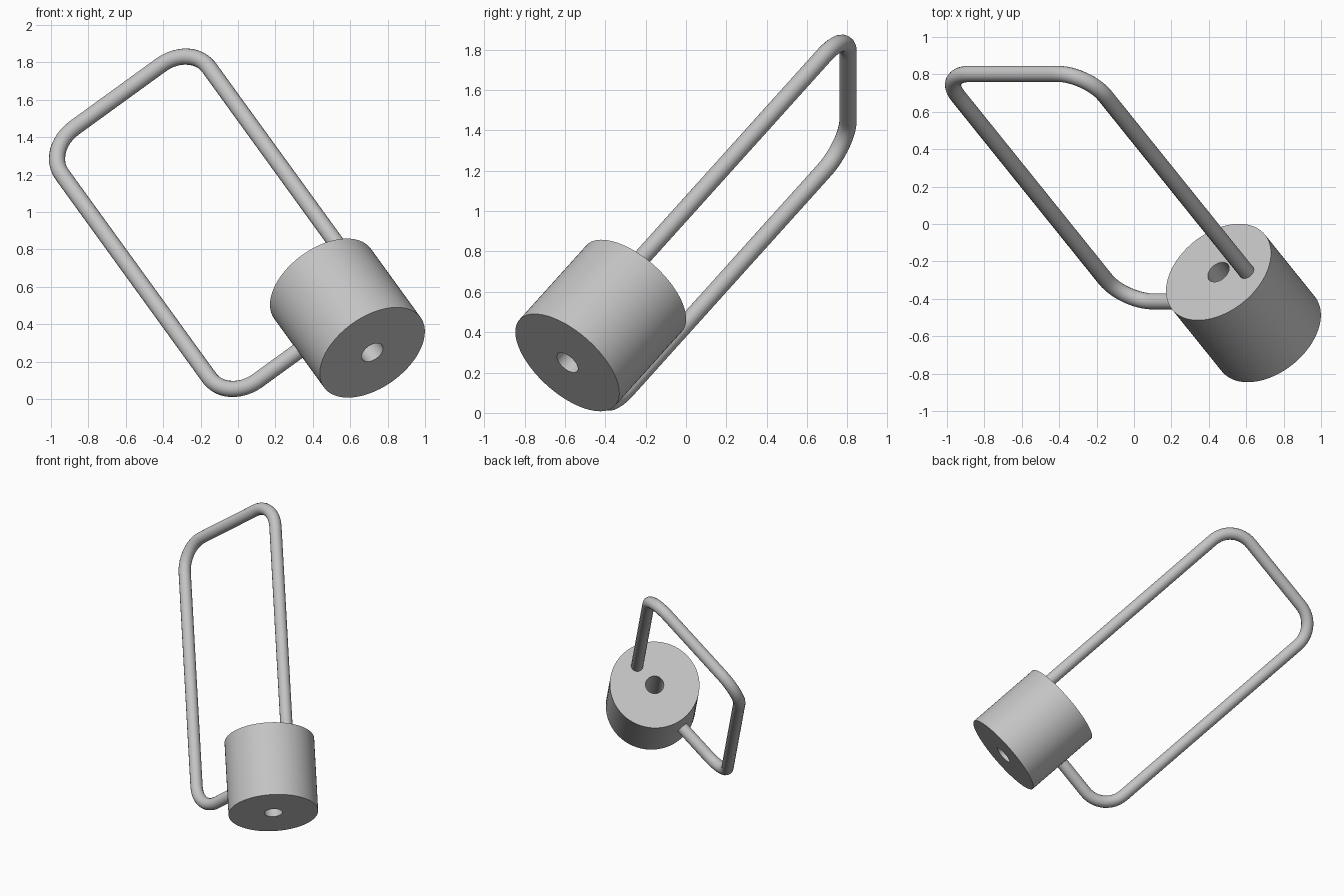
import bpy
import bmesh
from math import pi, radians
from mathutils import Matrix, Vector

cube = bpy.data.objects.get("Cube")
if cube:
    bpy.data.objects.remove(cube)

# Tilted frame: Z along the body axis, X level across the handle
axis = Vector((-0.474, 0.589, 0.654)).normalized()
across = Vector((0.654, 0, 0.474)).normalized()
frame = Matrix((across, axis.cross(across), axis)).transposed().to_4x4()
frame.translation = (0.585, -0.4225, 0.433)

BODY_R, BODY_HALF, BORE_R = 0.319, 0.281, 0.065
ROD_R, BEND = 0.0435, 0.2
LEFT, RIGHT, LOW, HIGH = -0.785, 0.187, 0.014, 2.08

steel = bpy.data.materials.new("steel grey")
steel.use_nodes = True
grey = (0.55, 0.55, 0.55, 1)
steel.diffuse_color = grey
steel.node_tree.nodes["Principled BSDF"].inputs["Base Color"].default_value = grey


def finish(obj):
    """Place a part in the tilted frame, colour it and smooth it."""
    obj.data.materials.append(steel)
    obj.matrix_world = frame
    bpy.ops.object.select_all(action='DESELECT')
    obj.select_set(True)
    bpy.context.view_layer.objects.active = obj
    if obj.type == 'CURVE':
        bpy.ops.object.convert(target='MESH')
    bpy.ops.object.shade_smooth_by_angle(angle=radians(35))


# Round body with a through bore, turned from a rectangular profile
bm = bmesh.new()
profile = [(BORE_R, -BODY_HALF), (BODY_R, -BODY_HALF),
           (BODY_R, BODY_HALF), (BORE_R, BODY_HALF)]
verts = [bm.verts.new((r, 0, z)) for r, z in profile]
edges = [bm.edges.new((verts[i], verts[(i + 1) % 4])) for i in range(4)]
bmesh.ops.spin(bm, geom=verts + edges, cent=(0, 0, 0), axis=(0, 0, 1),
               angle=2 * pi, steps=72)
bmesh.ops.remove_doubles(bm, verts=bm.verts, dist=1e-4)
bmesh.ops.recalc_face_normals(bm, faces=bm.faces)
mesh = bpy.data.meshes.new("body")
bm.to_mesh(mesh)
bm.free()
body = bpy.data.objects.new("body", mesh)
bpy.context.collection.objects.link(body)
finish(body)

# Bent rod handle: from the body side, around three corners, into the top
path = [Vector(p) for p in ((-BODY_R + 0.06, 0, LOW), (LEFT, 0, LOW),
                            (LEFT, 0, HIGH), (RIGHT, 0, HIGH),
                            (RIGHT, 0, BODY_HALF - 0.06))]
KAPPA = 0.5523
knots = [(path[0], path[0], path[0])]
for before, corner, after in zip(path, path[1:], path[2:]):
    inward = (before - corner).normalized() * BEND
    outward = (after - corner).normalized() * BEND
    start, end = corner + inward, corner + outward
    knots.append((start, start + inward * 0.3, start - inward * KAPPA))
    knots.append((end, end - outward * KAPPA, end + outward * 0.3))
knots.append((path[-1], path[-1], path[-1]))

curve = bpy.data.curves.new("rod_handle", 'CURVE')
curve.dimensions = '3D'
curve.bevel_depth = ROD_R
curve.bevel_resolution = 6
curve.resolution_u = 12
curve.use_fill_caps = True
spline = curve.splines.new('BEZIER')
spline.bezier_points.add(len(knots) - 1)
for point, (co, left, right) in zip(spline.bezier_points, knots):
    point.handle_left_type = point.handle_right_type = 'FREE'
    point.co, point.handle_left, point.handle_right = co, left, right
handle = bpy.data.objects.new("rod_handle", curve)
bpy.context.collection.objects.link(handle)
finish(handle)
